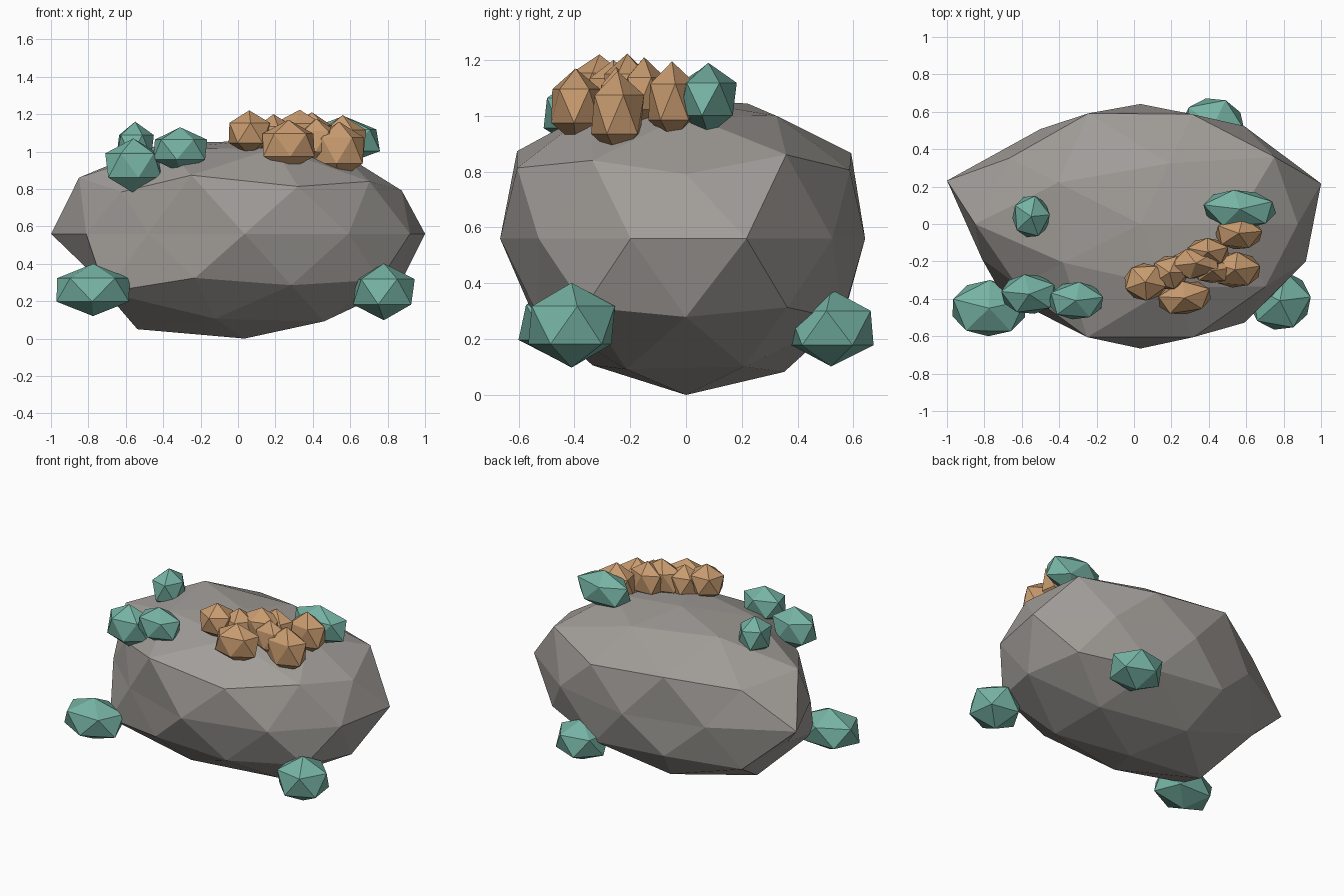
import bpy, bmesh, math, random
from mathutils import Matrix, Vector

if "Cube" in bpy.data.objects:
    bpy.data.objects.remove(bpy.data.objects["Cube"])

random.seed(4)


def material(name, rgb):
    m = bpy.data.materials.new(name)
    m.diffuse_color = (*rgb, 1)
    m.use_nodes = True
    m.node_tree.nodes["Principled BSDF"].inputs["Base Color"].default_value = m.diffuse_color
    return m


def finish(bm, name, mat=None):
    me = bpy.data.meshes.new(name)
    bmesh.ops.recalc_face_normals(bm, faces=bm.faces)
    bm.to_mesh(me)
    bm.free()
    ob = bpy.data.objects.new(name, me)
    bpy.context.collection.objects.link(ob)
    if mat:
        me.materials.append(mat)
    return ob


stone = material("stone", (.36, .34, .32))
teal = material("teal", (.18, .45, .37))
orange = material("orange", (.58, .33, .16))

# Boulder: icosphere with radial bumps, by height level -> (start azimuth, factors around)
BUMPS = {
    -100: (0, [1.018]),
    -85: (36, [.98, 1.02, 1.09, .97, 1.0]),
    -53: (0, [.97, 1.0, 1.03, 1.08, .95]),
    -45: (36, [1.0, .98, .90, .96, 1.0]),
    0: (18, [1.015, .94, .93, .91, 1.088, .89, .876, .965, .945, .93]),
    45: (0, [.94, 1.0, .97, .91, 1.03]),
    53: (36, [1.04, 1.06, 1.04, 1.084, .97]),
    85: (0, [.95, .94, 1.035, .97, .98]),
    100: (0, [.9]),
}
bm = bmesh.new()
bmesh.ops.create_icosphere(bm, subdivisions=2, radius=1)
for v in bm.verts:
    p = v.co.normalized()
    level = min(BUMPS, key=lambda k: abs(k / 100 - p.z))
    start, f = BUMPS[level]
    az = math.degrees(math.atan2(p.y, p.x))
    k = f[round((az - start) * len(f) / 360) % len(f)]
    v.co = Vector((p.x * k + .035, p.y * .69 * k, p.z * .55 * k + .56))
finish(bm, "boulder", stone)


def clump(name, centre, half, mat, yaw=0):
    """Low-poly blob fitted to the given half sizes."""
    bm = bmesh.new()
    bmesh.ops.create_icosphere(bm, subdivisions=1, radius=1)
    bm.transform(Matrix.Rotation(random.uniform(0, 1.25), 4, 'Z'))
    size = [max(abs(v.co[i]) for v in bm.verts) for i in range(3)]
    for v in bm.verts:
        v.co = Vector([v.co[i] / size[i] * half[i] for i in range(3)])
    bm.transform(Matrix.Translation(centre) @ Matrix.Rotation(math.radians(yaw), 4, 'Z'))
    finish(bm, name, mat)


# Teal moss clumps around the sides and top
for i, (c, h, yaw) in enumerate([
    ((-.775, -.45, .26), (.195, .15, .14), 0),
    ((.78, -.41, .25), (.165, .155, .152), 0),
    ((-.56, -.375, .925), (.15, .105, .145), 0),
    ((-.31, -.41, 1.01), (.145, .10, .12), 0),
    ((-.55, .04, 1.03), (.10, .11, .13), 0),
    ((.565, .08, 1.06), (.195, .10, .13), -3),
    ((.42, .52, .24), (.17, .152, .138), 0),
]):
    clump(f"moss_clump_{i + 1}", c, h, teal, yaw)

# Orange cluster on the top
for i, (c, h, yaw) in enumerate([
    ((.06, -.31, 1.10), (.11, .10, .12), 0),
    ((.19, -.26, 1.08), (.10, .09, .12), 15),
    ((.27, -.395, 1.035), (.14, .088, .135), 10),
    ((.33, -.21, 1.09), (.14, .08, .133), 5),
    ((.395, -.15, 1.08), (.11, .075, .13), 0),
    ((.54, -.245, 1.005), (.135, .095, .155), 0),
    ((.56, -.05, 1.05), (.125, .085, .145), 0),
    ((.42, -.25, 1.055), (.11, .065, .12), 0),
]):
    clump(f"fungus_lump_{i + 1}", c, h, orange, yaw)
